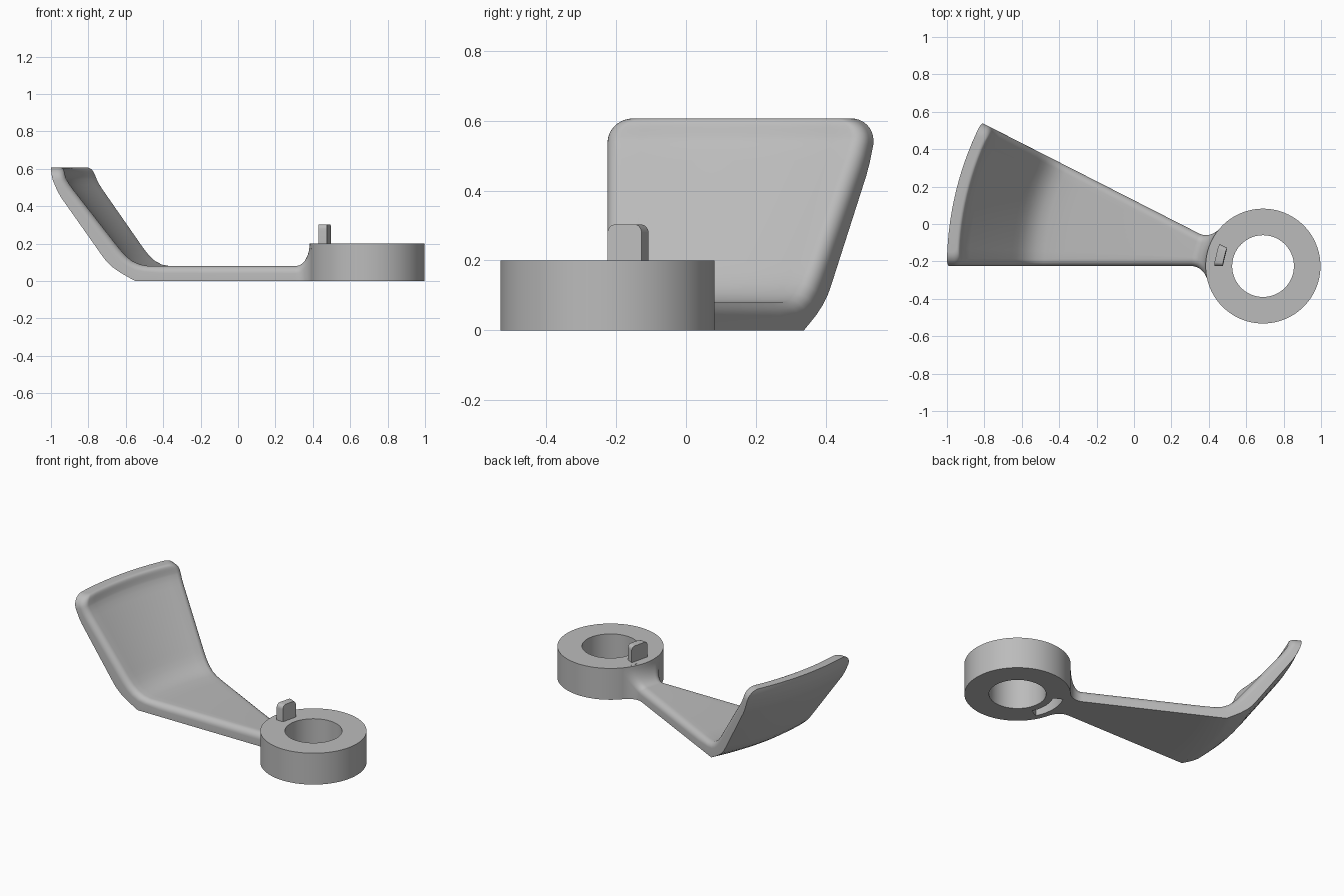
import bpy, bmesh, math
from mathutils import Vector

if "Cube" in bpy.data.objects:
    bpy.data.objects.remove(bpy.data.objects["Cube"])

HUB_X, HUB_Y = 0.69, -0.225
OUTER, BORE, HEIGHT = 0.307, 0.165, 0.2
A0, A1 = math.radians(180), math.radians(153)

grey = bpy.data.materials.new("plain grey")
grey.use_nodes = True
grey.diffuse_color = (0.5, 0.5, 0.5, 1)
grey.node_tree.nodes["Principled BSDF"].inputs["Base Color"].default_value = (0.5, 0.5, 0.5, 1)


def polar(r, a, z):
    return (HUB_X + r * math.cos(a), HUB_Y + r * math.sin(a), z)


def loft(name, sections, closed=False):
    """Skin a list of equal closed sections, capped unless the loft is a loop."""
    bm = bmesh.new()
    rows = [[bm.verts.new(p) for p in s] for s in sections]
    n = len(rows[0])
    pairs = list(zip(rows, rows[1:])) + ([(rows[-1], rows[0])] if closed else [])
    for a, b in pairs:
        for i in range(n):
            j = (i + 1) % n
            bm.faces.new((a[i], a[j], b[j], b[i]))
    if not closed:
        bm.faces.new(rows[0])
        bm.faces.new(rows[-1])
    bmesh.ops.recalc_face_normals(bm, faces=bm.faces)
    mesh = bpy.data.meshes.new(name)
    bm.to_mesh(mesh)
    bm.free()
    obj = bpy.data.objects.new(name, mesh)
    bpy.context.collection.objects.link(obj)
    mesh.materials.append(grey)
    return obj


def smooth(obj, angle=35):
    bpy.ops.object.select_all(action='DESELECT')
    obj.select_set(True)
    bpy.context.view_layer.objects.active = obj
    bpy.ops.object.shade_smooth_by_angle(angle=math.radians(angle))


def sector(name, r0, r1, a0, a1, z0, z1, steps=16):
    corners = ((r0, z0), (r1, z0), (r1, z1), (r0, z1))
    angles = [a0 + (a1 - a0) * i / steps for i in range(steps + 1)]
    return loft(name, [[polar(r, a, z) for r, z in corners] for a in angles])


# Hub ring with a curved slot cut in its underside
SEG = 96
hub_profile = ((BORE, 0), (OUTER, 0), (OUTER, HEIGHT), (BORE, HEIGHT))
hub = loft("hub_ring", [[polar(r, math.tau * i / SEG, z) for r, z in hub_profile]
                        for i in range(SEG)], closed=True)
slot = sector("slot_cutter", 0.21, 0.27, math.radians(153), math.radians(207), -0.05, 0.11)
slot.hide_render = True
slot.hide_viewport = True
cut = hub.modifiers.new("slot", 'BOOLEAN')
cut.operation = 'DIFFERENCE'
cut.solver = 'EXACT'
cut.object = slot
bpy.context.view_layer.objects.active = hub
bpy.ops.object.modifier_apply(modifier="slot")
bpy.data.objects.remove(slot)
smooth(hub)

# Raised key on top of the hub, with rounded upper corners
KEY_R = 0.26
width = KEY_R * (A0 - A1)
rad, top = 0.025, 0.303
outline = [(0, 0.19)]
for cx, start in ((rad, 180), (width - rad, 90)):
    for k in range(7):
        t = math.radians(start - 15 * k)
        outline.append((cx + rad * math.cos(t), top - rad + rad * math.sin(t)))
outline.append((width, 0.19))
key = loft("locating_key", [[polar(r, A0 - u / KEY_R, z) for u, z in outline]
                            for r in (0.215, KEY_R)])
smooth(key)

# Arm and upturned blade: each station is an underside and an upper (radius, height)
FLARE, THICK = 0.075, 0.08
stations = []
for k in range(10):
    t = math.radians(10 * k)
    r = OUTER + FLARE * (1 - math.cos(t))
    z = THICK + (HEIGHT - THICK) * (1 - math.sin(t))
    stations.append(((r, 0), (r, z), -FLARE * (1 - math.sin(t))))
stations.insert(0, ((0.29, 0), (0.29, HEIGHT), -FLARE))
for low, high in (((1.10, 0), (1.08, 0.08)), ((1.24, 0), (1.17, 0.08)),
                  ((1.28, 0.022), (1.215, 0.088)), ((1.32, 0.045), (1.255, 0.106)),
                  ((1.36, 0.073), (1.29, 0.134)), ((1.393, 0.104), (1.318, 0.165)),
                  ((1.42, 0.14), (1.343, 0.196)), ((1.635, 0.445), (1.57, 0.487)),
                  ((1.655, 0.48), (1.59, 0.515))):
    stations.append((low, high, 0))

# Rounded blade tip
TIP, CORNER = 0.607, 0.075
for k in range(10):
    t = math.radians(10 * k)
    z = TIP - CORNER * (1 - math.sin(t))
    lean = (z - 0.48) / (TIP - 0.48)
    low_r = 1.655 + 0.035 * (1 - (1 - lean) ** 2)
    depth = 0.07 - 0.022 * (1 - math.cos(t)) ** 2
    stations.append(((low_r, z), (low_r - depth, z + 0.02 * (1 - lean)),
                     CORNER * (1 - math.cos(t))))


def arm_section(low, high, inset):
    low, high = Vector(low), Vector(high)
    thick = (high - low).length
    f = min(0.04, 0.55 * thick)
    r = low.x
    span = r * (A0 - A1) - 2 * inset
    pts = [(span * (1 - i / 12), 0) for i in range(13)]
    edge = [(f * (1 - math.cos(math.radians(15 * k))),
             thick - f * (1 - math.sin(math.radians(15 * k)))) for k in range(7)]
    pts += edge
    pts += [(f + (span - 2 * f) * i / 12, thick) for i in range(1, 12)]
    pts += [(span - u, h) for u, h in reversed(edge)]
    section = []
    for u, h in pts:
        p = low.lerp(high, h / thick)
        section.append(polar(p.x, A0 - (inset + u) / r, p.y))
    return section


arm = loft("arm_and_blade", [arm_section(*s) for s in stations])
smooth(arm)
